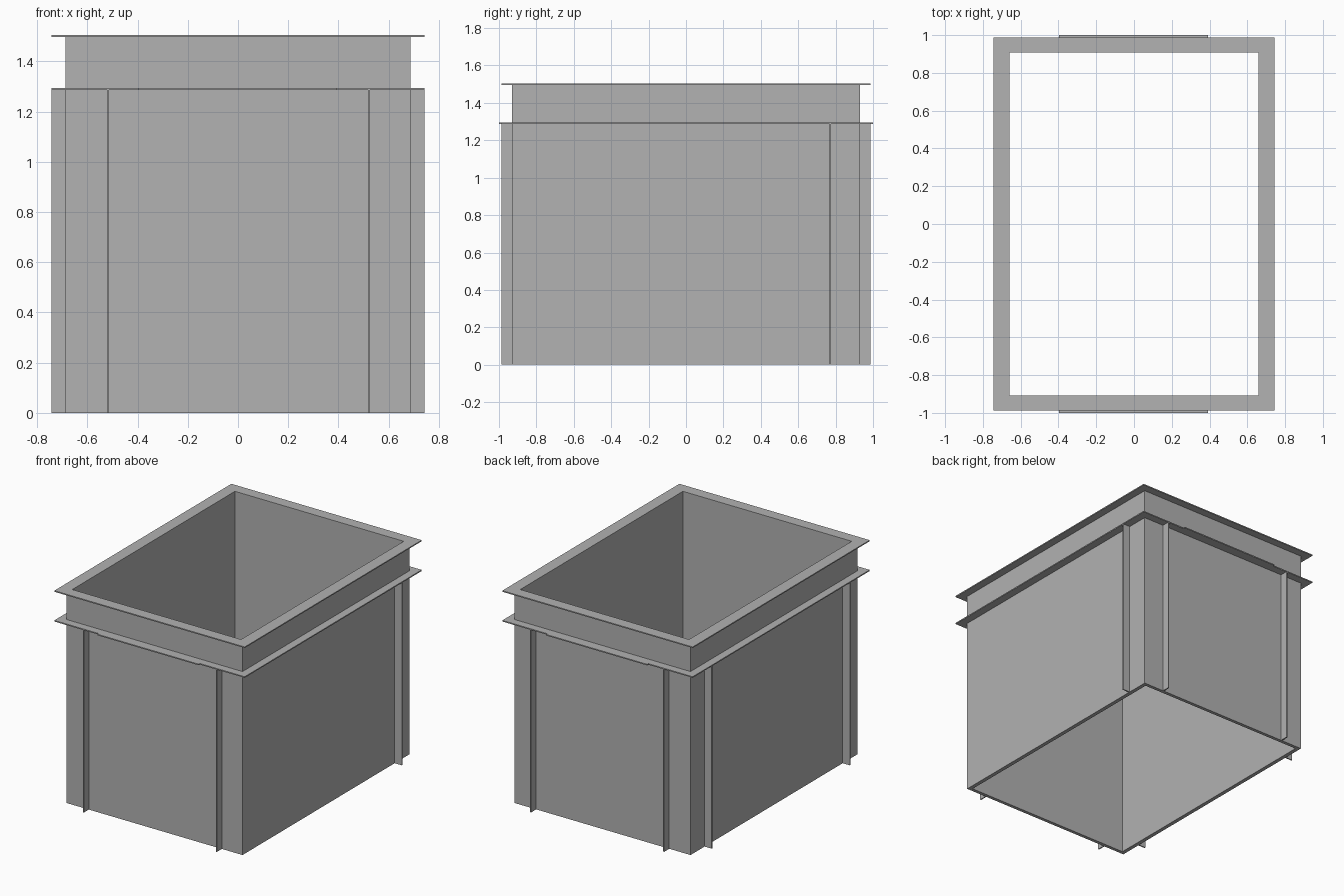
import bpy
import bmesh

cube = bpy.data.objects.get("Cube")
if cube:
    bpy.data.objects.remove(cube, do_unlink=True)

# One plain grey for the whole model
grey = bpy.data.materials.new("sheet grey")
grey.use_nodes = True
colour = (0.445, 0.445, 0.445, 1)
grey.diffuse_color = colour
grey.node_tree.nodes["Principled BSDF"].inputs["Base Color"].default_value = colour


def add_object(name, bm):
    bmesh.ops.recalc_face_normals(bm, faces=bm.faces)
    mesh = bpy.data.meshes.new(name)
    bm.to_mesh(mesh)
    bm.free()
    mesh.materials.append(grey)
    obj = bpy.data.objects.new(name, mesh)
    bpy.context.collection.objects.link(obj)
    return obj


def frame(name, outer, inner, z0, z1):
    """Rectangular tube given outer and inner half sizes."""
    bm = bmesh.new()
    corners = [(-1, -1), (1, -1), (1, 1), (-1, 1)]
    loops = [[bm.verts.new((sx * h[0], sy * h[1], z)) for sx, sy in corners]
             for h, z in ((outer, z0), (outer, z1), (inner, z1), (inner, z0))]
    for k in range(4):
        a, b = loops[k], loops[(k + 1) % 4]
        for i in range(4):
            j = (i + 1) % 4
            bm.faces.new((a[i], a[j], b[j], b[i]))
    return add_object(name, bm)


def box(name, low, high):
    bm = bmesh.new()
    bmesh.ops.create_cube(bm, size=1)
    for v in bm.verts:
        v.co = [l if c < 0 else h for c, l, h in zip(v.co, low, high)]
    return add_object(name, bm)


wall_x, wall_y = 0.687, 0.931
edge_x, edge_y = 0.743, 0.987
top, ledge, sheet = 1.505, 1.295, 0.008
inside = (0.659, 0.907)

# Open box walls and the two flanges
frame("walls", (wall_x, wall_y), inside, 0, top - sheet)
frame("top_flange", (edge_x, edge_y), inside, top - sheet, top)
frame("middle_flange", (edge_x, edge_y), (wall_x, wall_y), ledge - sheet, ledge)

# Narrow lips on the front and back of the middle flange
for name, s in (("front", -1), ("back", 1)):
    y = sorted((s * edge_y, s * 1.0))
    box(name + "_lip", (-0.397, y[0], ledge - sheet), (0.393, y[1], ledge))

# Upright stiffening ribs on the front and back
half = 0.004
for name, s in (("front", -1), ("back", 1)):
    y = sorted((s * wall_y, s * edge_y))
    for side, x in (("right", -0.517), ("left", 0.522)):
        box(f"{name}_{side}_rib", (x - half, y[0], 0), (x + half, y[1], ledge - sheet))

# Upright ribs on the sides: two on the right, one on the left
for name, s, y in (("right_front", -1, -0.77), ("right_back", -1, 0.77), ("left_back", 1, 0.77)):
    x = sorted((s * wall_x, s * edge_x))
    box(name + "_side_rib", (x[0], y - half, 0), (x[1], y + half, ledge - sheet))
